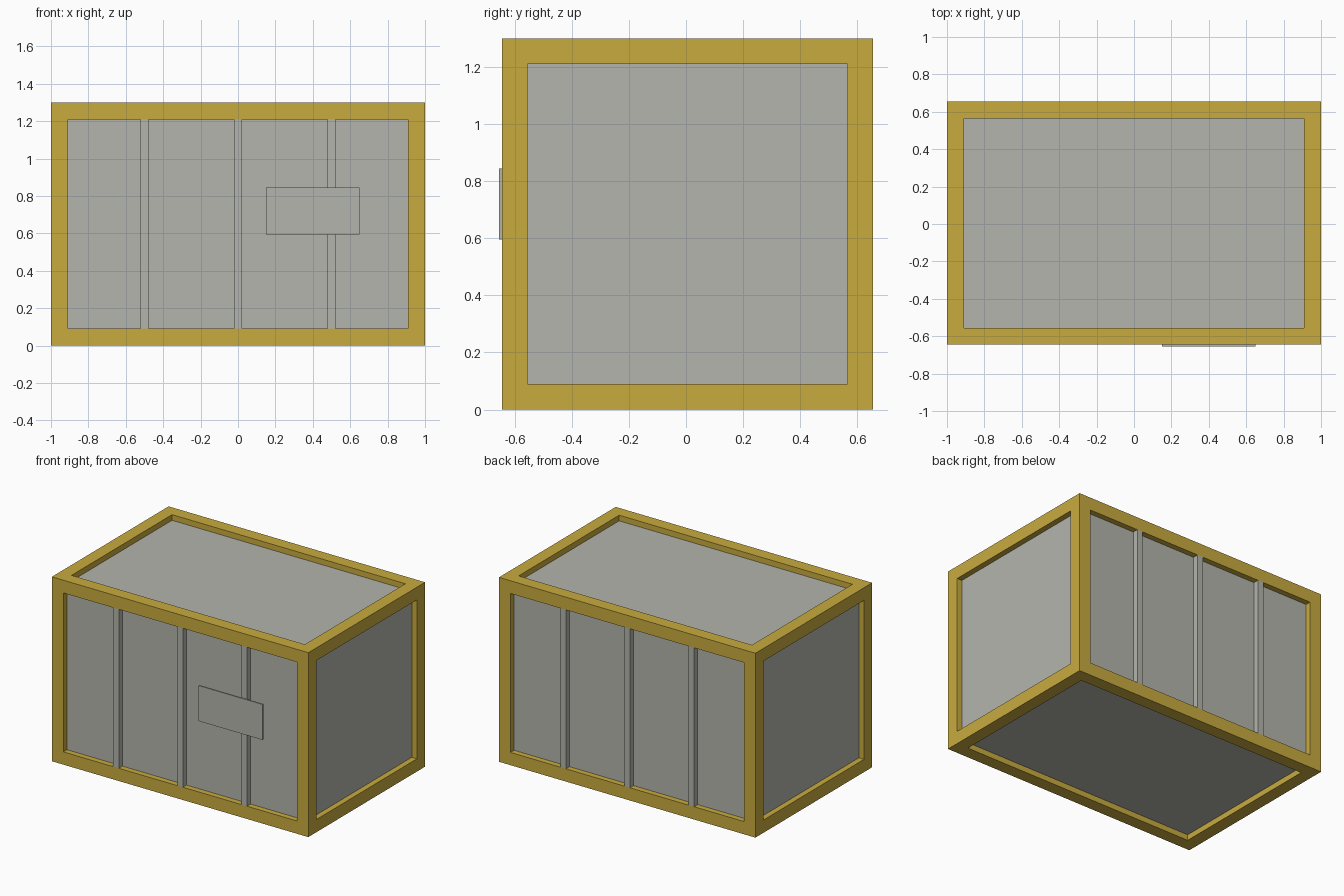
import bpy
import bmesh
from mathutils import Matrix, Vector

old = bpy.data.objects.get("Cube")
if old:
    bpy.data.objects.remove(old, do_unlink=True)


def material(name, rgb):
    mat = bpy.data.materials.new(name)
    mat.use_nodes = True
    mat.diffuse_color = (*rgb, 1)
    mat.node_tree.nodes["Principled BSDF"].inputs["Base Color"].default_value = (*rgb, 1)
    return mat


yellow = material("yellow_paint", (0.58, 0.41, 0.05))
grey = material("grey_panel", (0.46, 0.46, 0.42))


def add_object(name, bm, mat):
    mesh = bpy.data.meshes.new(name)
    bm.to_mesh(mesh)
    bm.free()
    mesh.materials.append(mat)
    obj = bpy.data.objects.new(name, mesh)
    bpy.context.collection.objects.link(obj)
    return obj


def box_mesh(low, high):
    low, high = Vector(low), Vector(high)
    bm = bmesh.new()
    place = Matrix.Translation((low + high) / 2) @ Matrix.Diagonal((*(high - low), 1))
    bmesh.ops.create_cube(bm, size=1, matrix=place)
    return bm


low, high = Vector((-1, -0.645, 0)), Vector((1, 0.655, 1.3))
beam, recess = 0.09, 0.04
inset = Vector((recess, recess, recess))

# Beam frame: a box with an opening in every side and a lip turned inward
bm = box_mesh(low, high)
sides = bm.faces[:]
bmesh.ops.inset_individual(bm, faces=sides, thickness=beam, use_even_offset=True)
lips = bmesh.ops.inset_individual(bm, faces=sides, thickness=0, depth=-recess)
bmesh.ops.delete(bm, geom=sides, context="FACES")
add_object("frame", bm, yellow)

# Closed body whose walls show through the openings
add_object("body_panels", box_mesh(low + inset, high - inset), grey)

# Upright ribs on the front and back walls, flush with the frame
for side, y0, y1 in (("front", low.y, low.y + recess), ("back", high.y - recess, high.y)):
    for i, x in enumerate((-0.5, 0, 0.5), 1):
        bm = box_mesh((x - 0.022, y0, beam), (x + 0.022, y1, high.z - beam))
        add_object(f"{side}_rib_{i}", bm, grey)

# Blank plate on the front
add_object("front_plate", box_mesh((0.15, -0.655, 0.595), (0.65, -0.645, 0.845)), grey)
